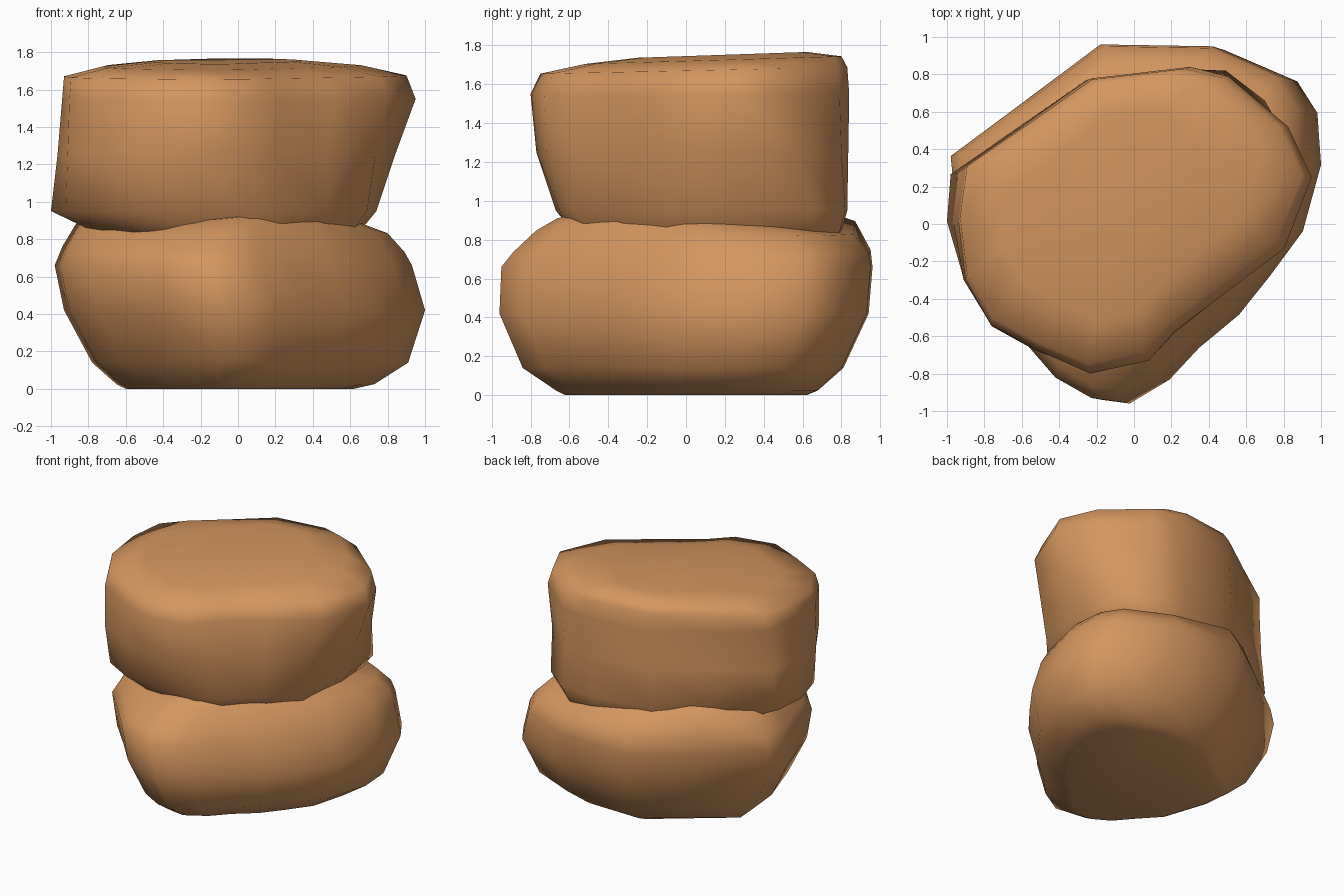
import bpy, bmesh, math

# one sandstone colour
stone = bpy.data.materials.new("sandstone")
stone.diffuse_color = (0.66, 0.305, 0.115, 1)


def fit(v, vals, a, b):
    return a + (v - min(vals)) / (max(vals) - min(vals)) * (b - a)


def boulder(name, low, high, levels, lift=None):
    """Loft from a low to a high plan outline through (z, xmin, xmax, ymin, ymax)."""
    bm = bmesh.new()
    rings = []
    for z, x0, x1, y0, y1 in levels:
        t = min(1, max(0, (z - 0.95) / 0.5))
        pts = [(a[0] + (b[0] - a[0]) * t, a[1] + (b[1] - a[1]) * t) for a, b in zip(low, high)]
        xs = [p[0] for p in pts]
        ys = [p[1] for p in pts]
        ring = []
        for px, py in pts:
            x, y = fit(px, xs, x0, x1), fit(py, ys, y0, y1)
            ring.append(bm.verts.new((x, y, z + (lift(x, y, z) if lift else 0))))
        rings.append(ring)
    n = len(low)
    for a, b in zip(rings, rings[1:]):
        for i in range(n):
            j = (i + 1) % n
            bm.faces.new((a[i], a[j], b[j], b[i]))
    bm.faces.new(rings[0])
    bm.faces.new(rings[-1])
    bmesh.ops.recalc_face_normals(bm, faces=bm.faces)
    mesh = bpy.data.meshes.new(name)
    bm.to_mesh(mesh)
    bm.free()
    mesh.materials.append(stone)
    ob = bpy.data.objects.new(name, mesh)
    bpy.context.collection.objects.link(ob)
    bpy.ops.object.select_all(action='DESELECT')
    ob.select_set(True)
    bpy.context.view_layer.objects.active = ob
    bpy.ops.object.shade_smooth_by_angle(angle=math.radians(75))
    return ob


def saddle(x, y, z):
    """Raise the shoulders on the two long diagonal sides, drop the ends."""
    u, d = (x + y) / math.sqrt(2), (x - y) / math.sqrt(2)
    rise = (0.28 * max(0, -d) + 0.10 * max(0, d)) * max(0, 1 - abs(u) / 0.9)
    return (rise - 0.06 * abs(u)) * max(0, z - 0.70) / 0.25


# lower boulder: rounded, standing on a smaller flat base
plan = [(-0.98, 0.36), (-0.55, 0.67), (-0.15, 0.96), (0.47, 0.95), (0.87, 0.78),
        (0.98, 0.61), (1.0, 0.33), (0.90, -0.03), (0.72, -0.27), (0.55, -0.48),
        (0.33, -0.66), (0.17, -0.83), (-0.05, -0.96), (-0.2, -0.94),
        (-0.4, -0.83), (-0.57, -0.64), (-0.8, -0.4), (-0.95, 0.05)]
boulder("lower_boulder", plan, plan,
        [(0.0, -0.60, 0.62, -0.62, 0.62), (0.025, -0.65, 0.73, -0.67, 0.68),
         (0.14, -0.78, 0.91, -0.84, 0.81), (0.42, -0.93, 1.0, -0.96, 0.94),
         (0.66, -0.98, 0.93, -0.95, 0.96), (0.74, -0.94, 0.89, -0.89, 0.95),
         (0.86, -0.83, 0.80, -0.77, 0.87), (0.92, -0.62, 0.62, -0.66, 0.62),
         (0.96, -0.30, 0.35, -0.35, 0.35)], saddle)

# upper boulder: leaning sides, low outline at the waist, wider outline at the top
boulder("upper_boulder",
        [(-0.98, 0.27), (-0.6, 0.53), (-0.25, 0.77), (0.25, 0.83), (0.50, 0.82),
         (0.71, 0.66), (0.75, 0.30), (0.70, -0.13), (0.50, -0.35), (0.23, -0.57),
         (0.05, -0.64), (-0.27, -0.66), (-0.52, -0.62), (-0.74, -0.50),
         (-0.92, -0.25), (-1.0, 0.02)],
        [(-0.96, 0.30), (-0.6, 0.54), (-0.25, 0.78), (0.28, 0.84), (0.49, 0.79),
         (0.82, 0.52), (0.95, 0.25), (0.8, -0.13), (0.5, -0.35), (0.2, -0.57),
         (0.05, -0.73), (-0.27, -0.80), (-0.55, -0.68), (-0.82, -0.54),
         (-0.96, -0.30), (-1.0, 0.02)],
        [(0.74, -0.60, 0.58, -0.50, 0.72), (0.84, -0.77, 0.65, -0.58, 0.80),
         (0.95, -1.0, 0.74, -0.67, 0.83), (1.25, -0.965, 0.84, -0.77, 0.835),
         (1.55, -0.94, 0.95, -0.80, 0.84), (1.67, -0.93, 0.90, -0.75, 0.83),
         (1.72, -0.72, 0.66, -0.52, 0.80), (1.745, -0.45, 0.35, -0.25, 0.62)],
        # top rises slightly toward the back
        lambda x, y, z: 0.03 * y * max(0, z - 1.55) / 0.17)
